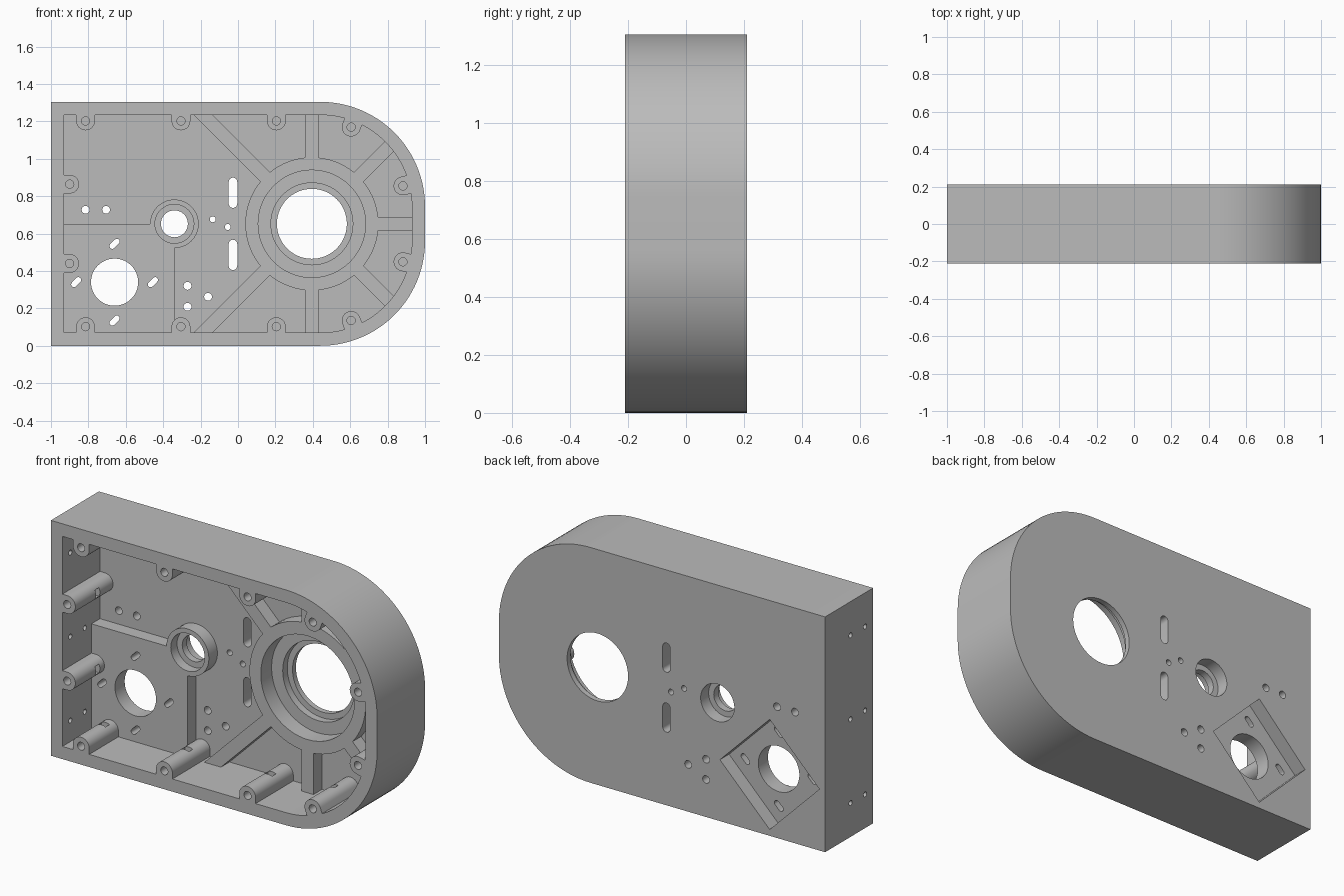
import bpy, bmesh
from math import sin, cos, pi, radians, atan2

cube = bpy.data.objects.get("Cube")
if cube:
    bpy.data.objects.remove(cube, do_unlink=True)

FRONT, BACK, FLOOR, RAISED = -0.21, 0.21, 0.12, 0.045
HEIGHT = 1.304
MID = HEIGHT / 2
OUT = 0.4            # overshoot depth for cutters
BORE = (0.395, MID)
SHAFT = (-0.34, MID)
MOTOR = (-0.66, 0.34)

grey = bpy.data.materials.new("cast grey")
grey.use_nodes = True
grey.diffuse_color = (0.5, 0.5, 0.5, 1)
grey.node_tree.nodes["Principled BSDF"].inputs["Base Color"].default_value = (0.5, 0.5, 0.5, 1)


# ---- profile helpers: lists of (x, z) points ----
def arc(c, r, a0, a1, n):
    return [(c[0] + r * cos(a0 + (a1 - a0) * i / n), c[1] + r * sin(a0 + (a1 - a0) * i / n))
            for i in range(n + 1)]


def circle(c, r, n=24):
    return arc(c, r, 0, 2 * pi, n)[:-1]


def slot(c, half, r, angle):
    """Rounded slot with end centres at +-half along the angle."""
    dx, dz = half * cos(angle), half * sin(angle)
    return (arc((c[0] + dx, c[1] + dz), r, angle - pi / 2, angle + pi / 2, 10)
            + arc((c[0] - dx, c[1] - dz), r, angle + pi / 2, angle + 3 * pi / 2, 10))


def bar(c, start, end, half, angle):
    """Straight strip running outward from a centre."""
    u, v = (cos(angle), sin(angle)), (-sin(angle), cos(angle))
    return [(c[0] + u[0] * s + v[0] * w, c[1] + u[1] * s + v[1] * w)
            for s, w in ((start, -half), (end, -half), (end, half), (start, half))]


def outline(inset):
    r = 0.56
    lo, hi = (0.44, r), (0.44, HEIGHT - r)
    return ([(inset - 1, HEIGHT - inset), (inset - 1, inset)]
            + arc(lo, r - inset, -pi / 2, 0, 28) + arc(hi, r - inset, 0, pi / 2, 28))


# ---- solid helpers ----
def solid(name, prisms, axis="y"):
    """One object holding several separate prisms: (profile, start, end)."""
    bm = bmesh.new()
    for pts, a, b in prisms:
        rings = []
        for d in (a, b):
            rings.append([bm.verts.new((p, d, q) if axis == "y" else (d, p, q)) for p, q in pts])
        n = len(pts)
        bm.faces.new(rings[0])
        bm.faces.new(rings[1][::-1])
        for i in range(n):
            j = (i + 1) % n
            bm.faces.new((rings[0][j], rings[0][i], rings[1][i], rings[1][j]))
    bmesh.ops.recalc_face_normals(bm, faces=bm.faces)
    me = bpy.data.meshes.new(name)
    bm.to_mesh(me)
    bm.free()
    ob = bpy.data.objects.new(name, me)
    bpy.context.scene.collection.objects.link(ob)
    me.materials.append(grey)
    return ob


def activate(ob):
    bpy.ops.object.select_all(action="DESELECT")
    ob.select_set(True)
    bpy.context.view_layer.objects.active = ob


def subtract(target, cutter):
    mod = target.modifiers.new("cut", "BOOLEAN")
    mod.operation, mod.solver, mod.object = "DIFFERENCE", "EXACT", cutter
    activate(target)
    bpy.ops.object.modifier_apply(modifier=mod.name)
    bpy.data.objects.remove(cutter, do_unlink=True)


# ---- screw posts: centre and the angle pointing to the wall ----
posts = []
for x in (-0.815, -0.305, 0.205):
    posts += [((x, HEIGHT - 0.102), pi / 2), ((x, 0.102), -pi / 2)]
for s in (1, -1):
    posts.append(((-0.9, MID + s * 0.212), pi))
    for x, dz in ((0.605, 0.517), (0.882, 0.203)):
        angle = atan2(dz - 0.092, x - 0.44)
        posts.append(((x, MID + s * dz), s * angle))


def post_profile(c, angle):
    r, reach = 0.05, 0.12
    tip = arc(c, r, angle + pi / 2, angle + 3 * pi / 2, 20)
    dx, dz = reach * cos(angle), reach * sin(angle)
    return tip + [(tip[-1][0] + dx, tip[-1][1] + dz), (tip[0][0] + dx, tip[0][1] + dz)]


# ---- cavity: the hollow, less everything standing in it ----
cavity = solid("cavity", [(outline(0.07), -OUT, FLOOR)])
ribs = [(bar(BORE, 0.32, 0.95, 0.036, radians(a)), RAISED, OUT)
        for a in (0, 45, 90, 135, 225, 270, 315)]
motor_pad = ([(-1.1, -0.1), (SHAFT[0], -0.1), SHAFT, (-1.1, MID)], RAISED, OUT)
subtract(cavity, solid("ribs_and_pad", ribs + [motor_pad]))
subtract(cavity, solid("bearing_bosses", [(circle(BORE, 0.356, 72), RAISED, OUT),
                                          (circle(SHAFT, 0.13, 40), RAISED, OUT)]))
subtract(cavity, solid("screw_posts", [(post_profile(c, a), -OUT * 2, OUT) for c, a in posts]))

# ---- housing shell ----
housing = solid("housing", [(outline(0), FRONT, BACK)])
subtract(housing, cavity)

# Bearing seats and the square motor recess on the back
subtract(housing, solid("seats", [(circle(BORE, 0.287, 72), -OUT, 0.14),
                                  (circle(SHAFT, 0.104, 40), -OUT, 0.1),
                                  (circle(MOTOR, 0.305, 4), 0.13, OUT)]))
subtract(housing, solid("inner_seats", [(circle(BORE, 0.219, 64), -OUT, 0.18),
                                        (circle(SHAFT, 0.1035, 40), 0.14, OUT)]))

# Through holes and slots in the back plate
through = [circle(BORE, 0.187, 64), circle(SHAFT, 0.072, 36), circle(MOTOR, 0.126, 48)]
for dx, dz in ((0.205, 0), (-0.205, 0), (0, 0.205), (0, -0.205)):
    through.append(slot((MOTOR[0] + dx, MOTOR[1] + dz), 0.017, 0.015, pi / 4))
for s in (1, -1):
    through.append(slot((-0.027, MID + s * 0.166), 0.058, 0.023, pi / 2))
for x, z in ((-0.815, 0.727), (-0.705, 0.727), (-0.27, 0.32), (-0.16, 0.262), (-0.27, 0.208)):
    through.append(circle((x, z), 0.021, 20))
for x, z in ((-0.135, 0.676), (-0.055, 0.635)):
    through.append(circle((x, z), 0.016, 20))
subtract(housing, solid("plate_holes", [(p, -OUT, OUT) for p in through]))

# Nut slots and screw holes in the posts
subtract(housing, solid("nut_slots", [(bar(c, -0.02, 0.07, 0.024, a + pi), -0.03, 0.005)
                                      for c, a in posts]))
subtract(housing, solid("screw_holes", [(circle(c, 0.022, 20), -OUT, 0.03) for c, a in posts]))

# Mounting holes through the flat end wall
subtract(housing, solid("end_holes", [(circle((y, MID + dz), 0.014, 16), -1.1, -0.91)
                                      for y in (-0.013, -0.14) for dz in (-0.465, 0, 0.465)],
                        axis="x"))

activate(housing)
bpy.ops.object.shade_smooth_by_angle(angle=radians(30))
